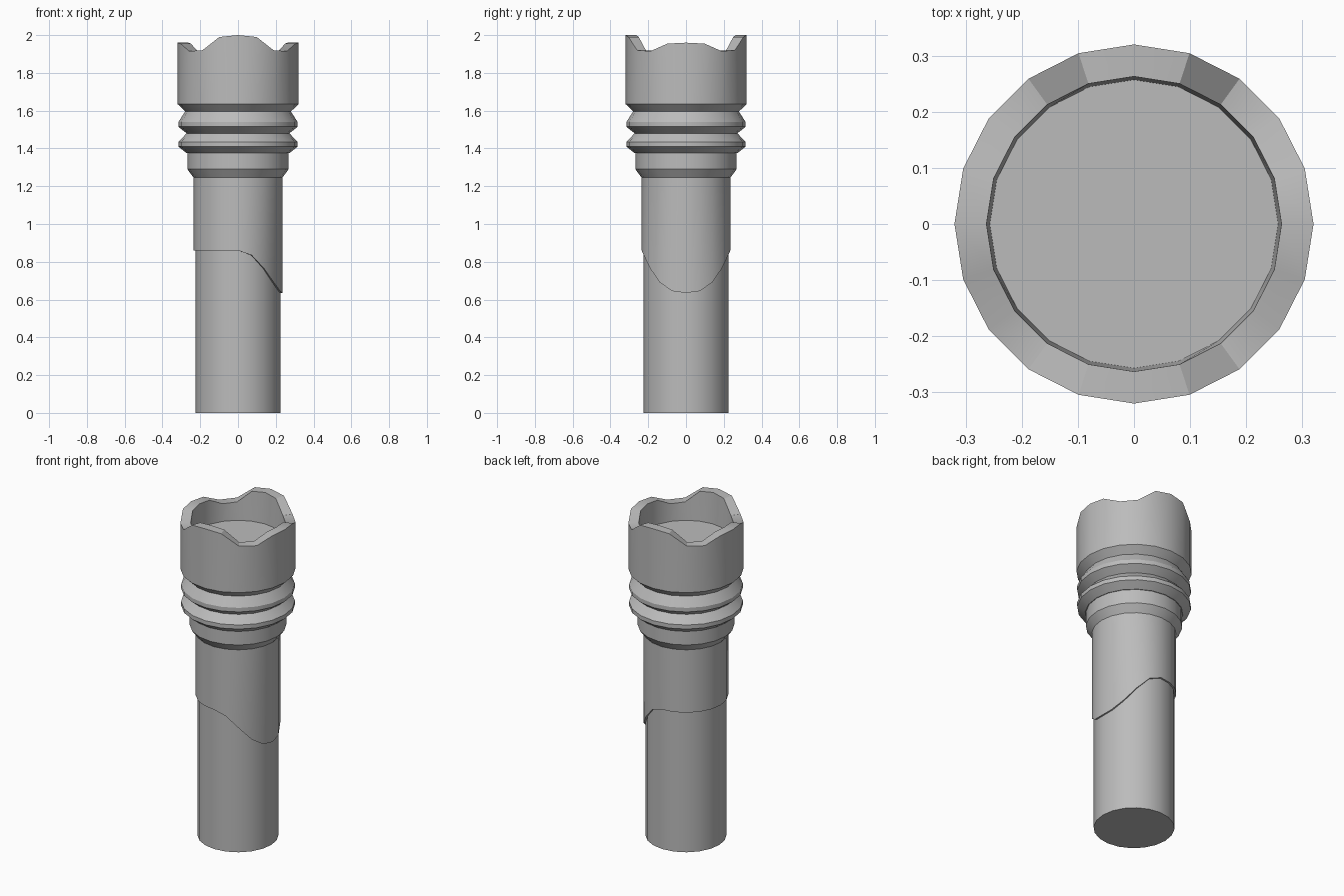
import bpy, bmesh, math

cube = bpy.data.objects.get("Cube")
if cube:
    bpy.data.objects.remove(cube)

SIDES = 20

metal = bpy.data.materials.new("plain_grey")
metal.use_nodes = True
GREY = (0.5, 0.5, 0.5, 1)
metal.diffuse_color = GREY
metal.node_tree.nodes["Principled BSDF"].inputs["Base Color"].default_value = GREY


def lathe(name, profile, loop=False):
    """Spin (radius, height) points; a height may be a function of the side index."""
    bm = bmesh.new()
    rings = []
    for r, z in profile:
        ring = []
        for i in range(SIDES):
            a = math.tau * i / SIDES
            h = z(i) if callable(z) else z
            ring.append(bm.verts.new((r * math.cos(a), r * math.sin(a), h)))
        rings.append(ring)
    pairs = list(zip(rings, rings[1:]))
    if loop:
        pairs.append((rings[-1], rings[0]))
    for low, high in pairs:
        for i in range(SIDES):
            j = (i + 1) % SIDES
            bm.faces.new((low[i], low[j], high[j], high[i]))
    if not loop:
        bm.faces.new(rings[0][::-1])
        bm.faces.new(rings[-1])
    bmesh.ops.recalc_face_normals(bm, faces=bm.faces)
    mesh = bpy.data.meshes.new(name)
    bm.to_mesh(mesh)
    bm.free()
    mesh.materials.append(metal)
    obj = bpy.data.objects.new(name, mesh)
    bpy.context.collection.objects.link(obj)
    bpy.ops.object.select_all(action='DESELECT')
    bpy.context.view_layer.objects.active = obj
    obj.select_set(True)
    bpy.ops.object.shade_smooth_by_angle(angle=math.radians(30))
    return obj


# Wavy rim: tall crests front and back, lower ones at the sides
def rim(i):
    k = i % 10
    return (1.96, 1.955, 1.915, 1.92, 1.99, 2.0)[min(k, 10 - k)]


# Sleeve hem: one rounded tab hanging down on the left (+x) side
def hem(i):
    k = min(i, SIDES - i)
    return (0.635, 0.645, 0.69, 0.765, 0.835, 0.86)[min(k, 5)]


# Handle tube
lathe("handle_tube", [(0.225, 0), (0.225, 1.26)])

# Sleeve around the upper handle
lathe("sleeve", [(0.224, hem), (0.235, hem), (0.235, 1.26), (0.224, 1.26)], loop=True)

# Collar, then two bellows ridges under the cup
neck = [(0.235, 1.245), (0.268, 1.29), (0.268, 1.375)]
for z in (1.375, 1.48):
    neck += [(0.272, z), (0.316, z + 0.035), (0.316, z + 0.06)]
neck += [(0.28, 1.595), (0.28, 1.64)]
lathe("ridged_neck", neck)

# Cup with a recessed floor
lathe("cup", [(0.28, 1.595), (0.32, 1.635), (0.32, rim), (0.263, rim), (0.257, 1.81)])
